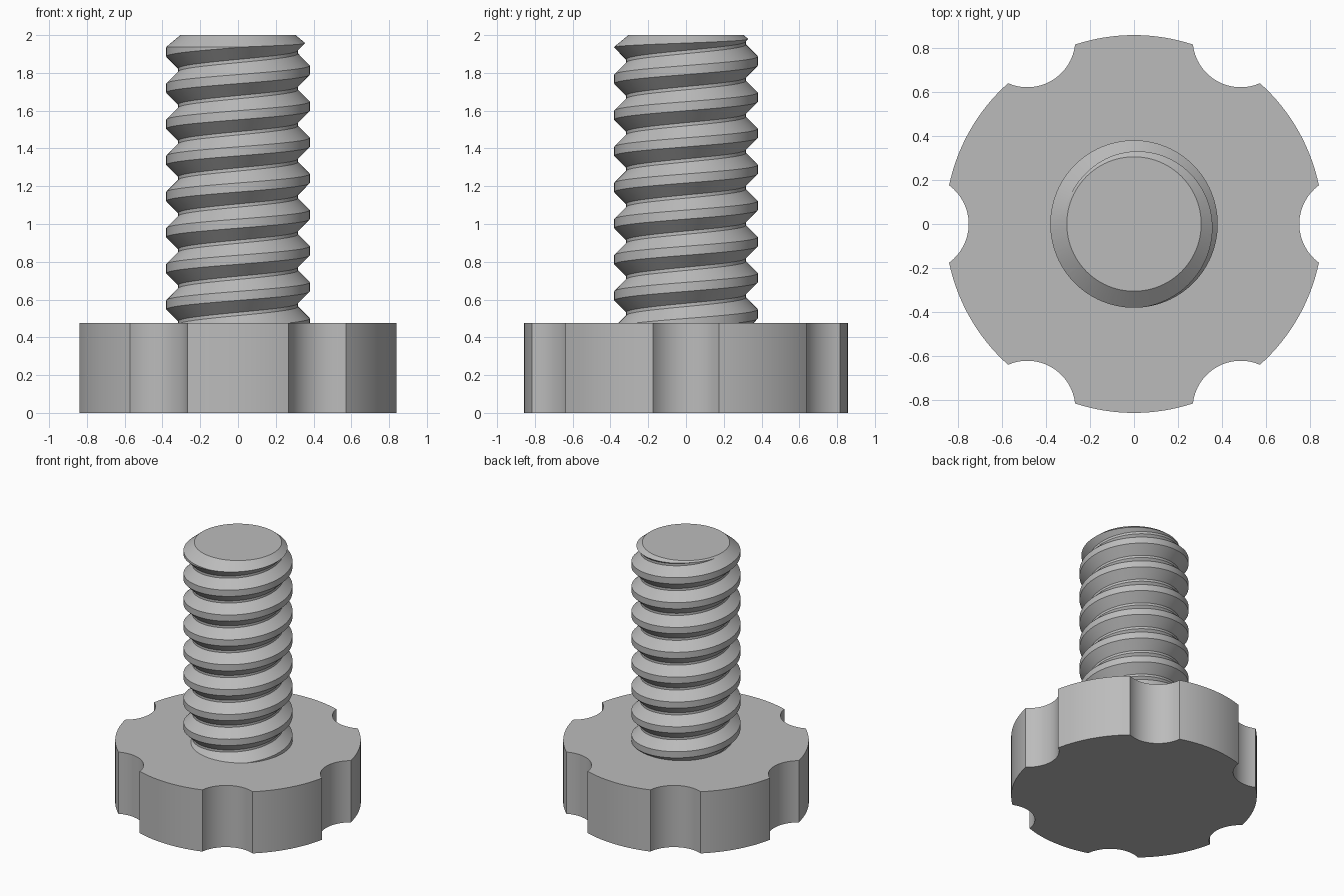
import bpy, bmesh
from math import sin, cos, pi, acos, atan2, radians

cube = bpy.data.objects.get("Cube")
if cube:
    bpy.data.objects.remove(cube, do_unlink=True)

grey = bpy.data.materials.new("light_grey")
grey.use_nodes = True
colour = (0.5, 0.5, 0.5, 1)
grey.diffuse_color = colour
grey.node_tree.nodes["Principled BSDF"].inputs["Base Color"].default_value = colour


def add_object(name, bm):
    bmesh.ops.recalc_face_normals(bm, faces=bm.faces)
    mesh = bpy.data.meshes.new(name)
    bm.to_mesh(mesh)
    bm.free()
    mesh.materials.append(grey)
    obj = bpy.data.objects.new(name, mesh)
    bpy.context.collection.objects.link(obj)
    return obj


def smooth(obj):
    bpy.ops.object.select_all(action='DESELECT')
    obj.select_set(True)
    bpy.context.view_layer.objects.active = obj
    bpy.ops.object.shade_smooth_by_angle(angle=radians(25))


# Knob head: disc outline with six scalloped finger notches
HEAD_TOP, HEAD_R = 0.475, 0.857
NOTCH_R, NOTCH_D, NOTCHES = 0.218, 0.968, 6
half = acos((HEAD_R**2 + NOTCH_D**2 - NOTCH_R**2) / (2 * HEAD_R * NOTCH_D))
edge = atan2(HEAD_R * sin(half), NOTCH_D - HEAD_R * cos(half))
STEPS = 16
outline = []
for k in range(NOTCHES):
    turn = k * 2 * pi / NOTCHES
    for i in range(STEPS):      # concave notch
        a = edge * (2 * i / STEPS - 1)
        x, y = NOTCH_D - NOTCH_R * cos(a), NOTCH_R * sin(a)
        outline.append((x * cos(turn) - y * sin(turn), x * sin(turn) + y * cos(turn)))
    for i in range(STEPS):      # outer rim
        a = turn + half + (2 * pi / NOTCHES - 2 * half) * i / STEPS
        outline.append((HEAD_R * cos(a), HEAD_R * sin(a)))
bm = bmesh.new()
base = bm.faces.new([bm.verts.new((x, y, 0)) for x, y in outline])
top = bmesh.ops.extrude_face_region(bm, geom=[base])
bmesh.ops.translate(bm, vec=(0, 0, HEAD_TOP),
                    verts=[v for v in top["geom"] if isinstance(v, bmesh.types.BMVert)])
smooth(add_object("knob_head", bm))

# Threaded shank: trapezoid profile swept up a right-handed helix
PITCH, CREST, ROOT = 0.1913, 0.38, 0.317
FLAT, FLANK = 0.048, CREST - ROOT
SEGS, TURNS = 96, 11
CREST_Z = 1.815                 # height of one crest centre on the +x side
profile = [(CREST, -FLAT / 2), (CREST, FLAT / 2),
           (ROOT, FLAT / 2 + FLANK), (ROOT, PITCH - FLAT / 2 - FLANK)]
bm = bmesh.new()
columns = []
for s in range(SEGS):
    a = 2 * pi * s / SEGS
    count = TURNS + 1 if s == 0 else TURNS
    start = CREST_Z - 9 * PITCH + PITCH * s / SEGS
    columns.append([bm.verts.new((r * cos(a), r * sin(a), start + t * PITCH + z))
                    for t in range(count) for r, z in profile])
n = len(profile)
columns.append(columns[0][n:])  # one turn later the profile is one pitch higher
for left, right in zip(columns, columns[1:]):
    for j in range(TURNS * n - 1):
        bm.faces.new((left[j], right[j], right[j + 1], left[j + 1]))
# Close both ends with fans to the axis
for z in (CREST_Z - 9 * PITCH, CREST_Z + (TURNS - 8) * PITCH):
    centre = bm.verts.new((0, 0, z))
    mid = 1.2
    rim = [e for e in bm.edges if e.is_boundary and len(e.link_faces) == 1
           and (e.verts[0].co.z < mid) == (z < mid) and centre not in e.verts]
    for e in rim:
        bm.faces.new((e.verts[0], e.verts[1], centre))
shank = add_object("threaded_shank", bm)

# Chamfered envelope that trims the shank to length
bm = bmesh.new()
rings = []
for r, z in ((0.45, 0.45), (0.45, 1.88), (0.305, 2.0)):
    rings.append([bm.verts.new((r * cos(2 * pi * i / SEGS), r * sin(2 * pi * i / SEGS), z))
                  for i in range(SEGS)])
for low, high in zip(rings, rings[1:]):
    for i in range(SEGS):
        k = (i + 1) % SEGS
        bm.faces.new((low[i], low[k], high[k], high[i]))
bm.faces.new(rings[0])
bm.faces.new(rings[-1])
envelope = add_object("shank_trim_cutter", bm)
envelope.hide_render = True
envelope.hide_viewport = True

trim = shank.modifiers.new("trim", 'BOOLEAN')
trim.operation = 'INTERSECT'
trim.solver = 'EXACT'
trim.object = envelope
bpy.context.view_layer.objects.active = shank
shank.select_set(True)
bpy.ops.object.modifier_apply(modifier=trim.name)
bpy.data.objects.remove(envelope, do_unlink=True)
smooth(shank)
